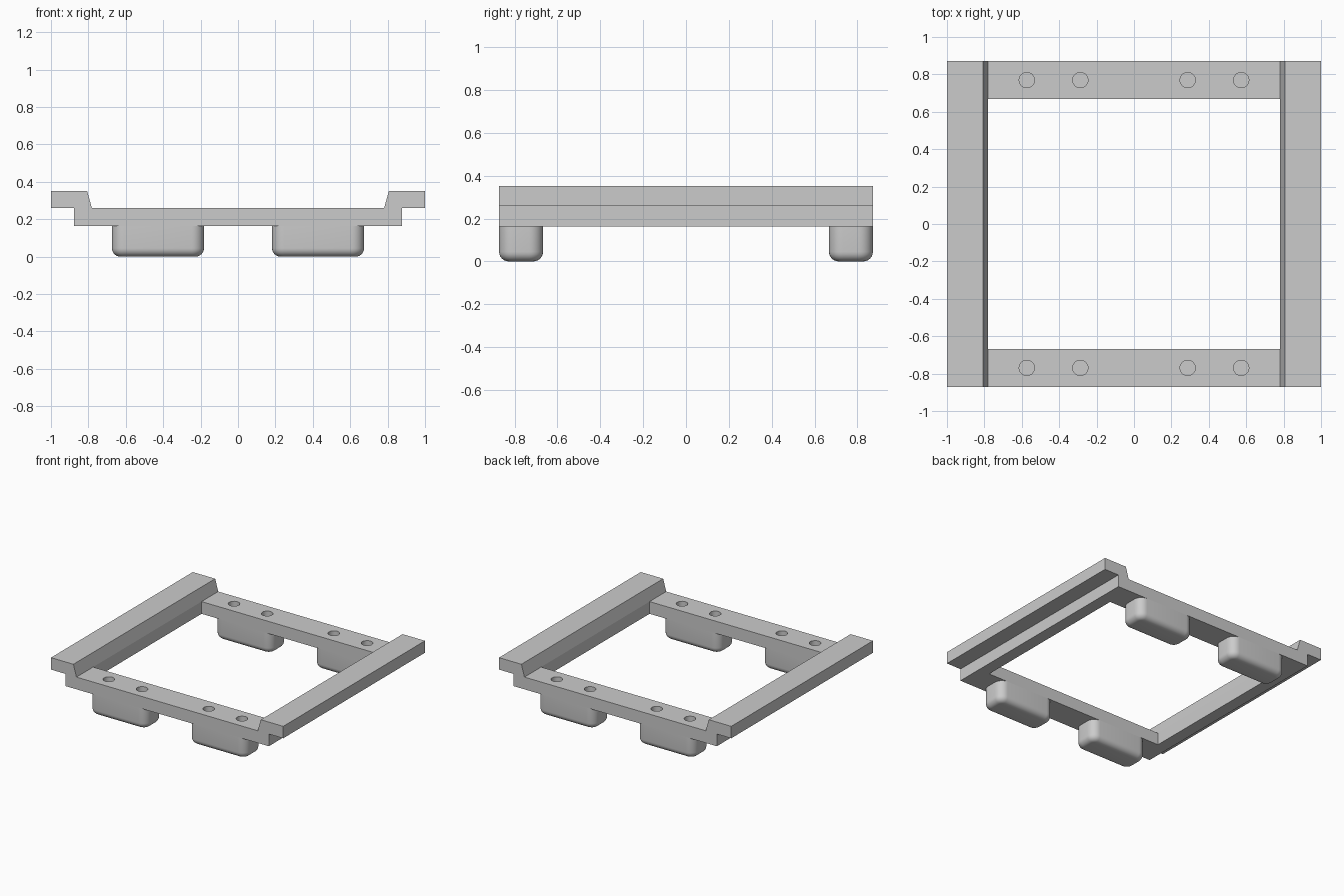
import bpy, bmesh
from math import radians
from mathutils import Matrix, Vector

if "Cube" in bpy.data.objects:
    bpy.data.objects.remove(bpy.data.objects["Cube"], do_unlink=True)

HALF_Y, INNER_Y, INNER_X = 0.872, 0.667, 0.781
BASE, DECK, TOP = 0.164, 0.259, 0.352
FOOT_X = (0.182, 0.674)
BEAM_Y = (HALF_Y + INNER_Y) / 2

grey = bpy.data.materials.new("light grey")
grey.use_nodes = True
grey.diffuse_color = (0.6, 0.6, 0.6, 1)
grey.node_tree.nodes["Principled BSDF"].inputs["Base Color"].default_value = grey.diffuse_color


def make_object(name, bm):
    bmesh.ops.recalc_face_normals(bm, faces=bm.faces)
    mesh = bpy.data.meshes.new(name)
    bm.to_mesh(mesh)
    bm.free()
    mesh.materials.append(grey)
    obj = bpy.data.objects.new(name, mesh)
    bpy.context.collection.objects.link(obj)
    return obj


def add_box(bm, low, high):
    low, high = Vector(low), Vector(high)
    matrix = Matrix.Translation((low + high) / 2) @ Matrix.Diagonal((*(high - low), 1))
    return bmesh.ops.create_cube(bm, size=1, matrix=matrix)["verts"]


def smooth(obj, angle=35):
    bpy.ops.object.select_all(action="DESELECT")
    obj.select_set(True)
    bpy.context.view_layer.objects.active = obj
    bpy.ops.object.shade_smooth_by_angle(angle=radians(angle))


# Frame: one stepped profile run from front to back
half = [(INNER_X, DECK), (0.807, TOP), (1, TOP), (1, DECK), (0.876, DECK), (0.876, BASE)]
profile = half + [(-x, z) for x, z in reversed(half)]
bm = bmesh.new()
face = bm.faces.new([bm.verts.new((x, -HALF_Y, z)) for x, z in profile])
run = bmesh.ops.extrude_face_region(bm, geom=[face])["geom"]
bmesh.ops.translate(bm, vec=(0, 2 * HALF_Y, 0),
                    verts=[v for v in run if isinstance(v, bmesh.types.BMVert)])
frame = make_object("frame", bm)

# Cutter: central opening and the screw holes
bm = bmesh.new()
add_box(bm, (-INNER_X, -INNER_Y, 0), (INNER_X, INNER_Y, 0.5))
for x in (-0.573, -0.287, 0.287, 0.573):
    for y in (-BEAM_Y, BEAM_Y):
        bmesh.ops.create_cone(bm, cap_ends=True, segments=32, radius1=0.041, radius2=0.041,
                              depth=0.5, matrix=Matrix.Translation((x, y, 0.25)))
cutter = make_object("opening_cutter", bm)
cutter.hide_render = True

cut = frame.modifiers.new("openings", "BOOLEAN")
cut.operation, cut.solver, cut.object = "DIFFERENCE", "EXACT", cutter
bpy.ops.object.select_all(action="DESELECT")
frame.select_set(True)
bpy.context.view_layer.objects.active = frame
bpy.ops.object.modifier_apply(modifier=cut.name)
bpy.data.objects.remove(cutter, do_unlink=True)
smooth(frame, 15)


# Feet: blocks with rounded corners and a rounded bottom rim
def make_foot(name, side, end):
    bm = bmesh.new()
    xs = sorted(side * x for x in FOOT_X)
    ys = sorted(end * y for y in (INNER_Y, HALF_Y))
    add_box(bm, (xs[0], ys[0], 0), (xs[1], ys[1], BASE))
    upright = [e for e in bm.edges if abs(e.verts[0].co.z - e.verts[1].co.z) > 0.1]
    bmesh.ops.bevel(bm, geom=upright, offset=0.065, segments=8, profile=0.5, affect="EDGES")
    rim = [e for e in bm.edges if all(v.co.z < 0.001 for v in e.verts)]
    bmesh.ops.bevel(bm, geom=rim, offset=0.045, segments=6, profile=0.5, affect="EDGES")
    smooth(make_object(name, bm))


for side, side_name in ((1, "left"), (-1, "right")):
    for end, end_name in ((-1, "front"), (1, "back")):
        make_foot(f"{end_name}_{side_name}_foot", side, end)
